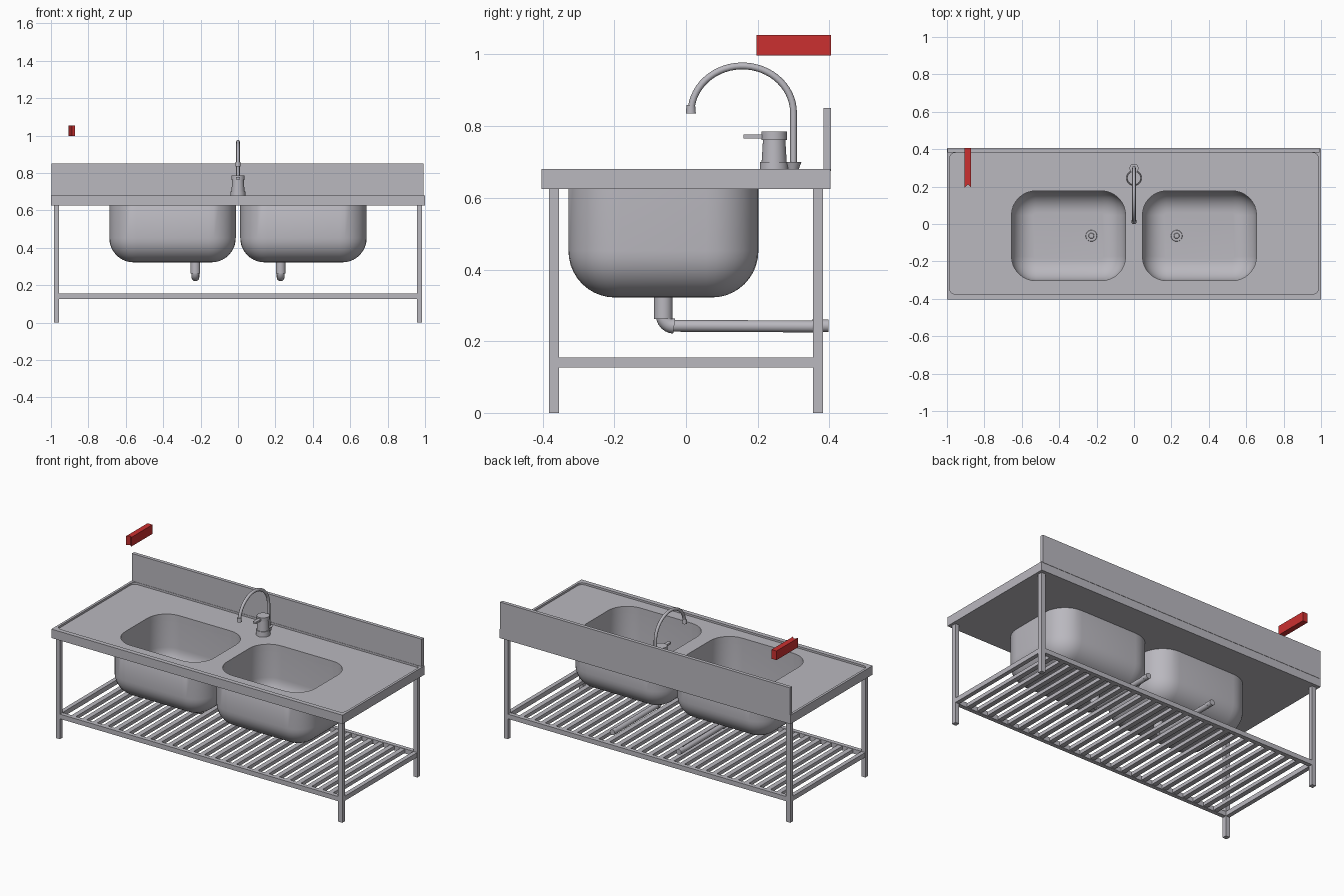
import bpy, bmesh, math
from mathutils import Matrix, Vector

if "Cube" in bpy.data.objects:
    bpy.data.objects.remove(bpy.data.objects["Cube"])


def material(name, rgb):
    m = bpy.data.materials.new(name)
    m.diffuse_color = (*rgb, 1)
    m.use_nodes = True
    m.node_tree.nodes["Principled BSDF"].inputs["Base Color"].default_value = m.diffuse_color
    return m


STEEL = material("brushed steel", (0.49, 0.48, 0.52))
RED = material("red", (0.60, 0.03, 0.03))


def finish(bm, name, mat=STEEL, smooth=False):
    bmesh.ops.recalc_face_normals(bm, faces=bm.faces)
    me = bpy.data.meshes.new(name)
    bm.to_mesh(me)
    bm.free()
    me.materials.append(mat)
    if smooth:
        me.shade_smooth()
        me.set_sharp_from_angle(angle=math.radians(35))
    ob = bpy.data.objects.new(name, me)
    bpy.context.collection.objects.link(ob)
    return ob


def box(name, x0, x1, y0, y1, z0, z1):
    bm = bmesh.new()
    bmesh.ops.create_cube(bm, size=1, matrix=Matrix.LocRotScale(
        Vector(((x0 + x1) / 2, (y0 + y1) / 2, (z0 + z1) / 2)), None,
        Vector((x1 - x0, y1 - y0, z1 - z0))))
    return finish(bm, name)


def cone(name, x, y, z0, z1, r0, r1, sides=32):
    bm = bmesh.new()
    bmesh.ops.create_cone(bm, cap_ends=True, segments=sides, radius1=r0, radius2=r1,
                          depth=z1 - z0, matrix=Matrix.Translation((x, y, (z0 + z1) / 2)))
    return finish(bm, name, smooth=True)


def rounded(cx, cy, hx, hy, r, n=8):
    """Outline of a rounded rectangle."""
    pts = []
    for q, (sx, sy) in enumerate(((1, 1), (-1, 1), (-1, -1), (1, -1))):
        for i in range(n + 1):
            a = math.pi / 2 * (q + i / n)
            pts.append((cx + sx * (hx - r) + r * math.cos(a),
                        cy + sy * (hy - r) + r * math.sin(a)))
    return pts


def rect(hx, hy):
    return [(hx, hy), (-hx, hy), (-hx, -hy), (hx, -hy)]


def curve_to_mesh(cu, name, smooth):
    tmp = bpy.data.objects.new(name + "_curve", cu)
    bpy.context.collection.objects.link(tmp)
    bm = bmesh.new()
    bm.from_mesh(tmp.to_mesh())
    tmp.to_mesh_clear()
    bpy.data.objects.remove(tmp)
    bmesh.ops.remove_doubles(bm, verts=bm.verts, dist=1e-5)
    return finish(bm, name, smooth=smooth)


def plate(name, outlines, z0, z1):
    """Flat plate from an outer outline and hole outlines."""
    cu = bpy.data.curves.new(name, 'CURVE')
    cu.dimensions, cu.fill_mode, cu.extrude = '2D', 'BOTH', (z1 - z0) / 2
    for pts in outlines:
        sp = cu.splines.new('POLY')
        sp.points.add(len(pts) - 1)
        for p, (x, y) in zip(sp.points, pts):
            p.co = (x, y, 0, 1)
        sp.use_cyclic_u = True
    ob = curve_to_mesh(cu, name, True)
    ob.location.z = (z0 + z1) / 2
    return ob


def tube(name, pts, r):
    cu = bpy.data.curves.new(name, 'CURVE')
    cu.dimensions, cu.bevel_depth, cu.bevel_resolution = '3D', r, 4
    cu.use_fill_caps = True
    sp = cu.splines.new('POLY')
    sp.points.add(len(pts) - 1)
    for p, co in zip(sp.points, pts):
        p.co = (*co, 1)
    return curve_to_mesh(cu, name, True)


CY = -0.063          # basin centre in y
FLOOR = 0.668        # sunken worktop level


def basin(name, cx):
    """Thick tub: outer skin up from its base, then inner skin back down."""
    def skin(hx, hy, r, fillet, top, bottom):
        prof = [(0, top)]
        for i in range(11):
            a = math.pi / 2 * i / 10
            prof.append((fillet * (1 - math.cos(a)), bottom + fillet * (1 - math.sin(a))))
        return [[(x, y, z) for x, y in rounded(cx, CY, hx - d, hy - d, r - d)] for d, z in prof]
    rings = skin(0.338, 0.265, 0.145, 0.13, 0.626, 0.322)[::-1]
    rings += skin(0.305, 0.24, 0.13, 0.117, FLOOR - 0.001, 0.345)
    bm = bmesh.new()
    loops = [[bm.verts.new(co) for co in ring] for ring in rings]
    n = len(loops[0])
    for a, b in zip(loops, loops[1:]):
        for i in range(n):
            j = (i + 1) % n
            bm.faces.new((a[i], a[j], b[j], b[i]))
    bm.faces.new(loops[0])
    bm.faces.new(loops[-1])
    finish(bm, name, smooth=True)


# worktop with basin openings, raised rim and backsplash
holes = [rounded(s * 0.35, CY, 0.305, 0.24, 0.13) for s in (-1, 1)]
plate("worktop", [rect(1, 0.403)] + holes, 0.625, FLOOR)
plate("worktop_rim", [rect(1, 0.403), rounded(0, 0.003, 0.985, 0.378, 0.03)], FLOOR, 0.68)
box("backsplash", -0.997, 0.993, 0.383, 0.405, 0.675, 0.85)

# basins, drains and waste pipes
for s, side in ((-1, "left"), (1, "right")):
    basin(side + "_basin", s * 0.35)
    x, y = s * 0.228, -0.063
    cone(side + "_drain_ring", x, y, 0.344, 0.348, 0.031, 0.029)
    cone(side + "_drain_cap", x, y, 0.347, 0.351, 0.016, 0.013)
    cone(side + "_waste_outlet", x, y, 0.262, 0.325, 0.026, 0.026)
    bend = [(x, y + 0.03 * (1 - math.cos(a)), 0.272 - 0.03 * math.sin(a))
            for a in (math.pi / 2 * i / 6 for i in range(7))]
    tube(side + "_waste_elbow", bend, 0.021)
    tube(side + "_waste_pipe", [(x, -0.04, 0.243), (x, 0.37, 0.241)], 0.0165)
    tube(side + "_waste_end", [(x, 0.352, 0.243), (x, 0.398, 0.243)], 0.0175)

# legs and shelf frame
for sx, side in ((-1, "left"), (1, "right")):
    for sy, end in ((-1, "front"), (1, "back")):
        x, y = sx * 0.97, sy * 0.368
        box(f"{end}_{side}_leg", x - 0.014, x + 0.014, y - 0.014, y + 0.014, 0, 0.626)
    box(side + "_shelf_rail", sx * 0.97 - 0.013, sx * 0.97 + 0.013, -0.355, 0.355, 0.126, 0.155)
for sy, end in ((-1, "front"), (1, "back")):
    box(end + "_shelf_rail", -0.957, 0.957, sy * 0.368 - 0.013, sy * 0.368 + 0.013, 0.126, 0.155)

# shelf slats
SLATS = 25
for i in range(SLATS):
    x = -0.957 + 1.914 * (i + 1) / (SLATS + 1)
    box(f"shelf_slat_{i + 1}", x - 0.015, x + 0.015, -0.356, 0.356, 0.13, 0.152)

# mixer tap
cone("tap_base", 0, 0.246, FLOOR, 0.70, 0.041, 0.039)
cone("tap_body", 0, 0.246, 0.70, 0.765, 0.035, 0.031)
cone("tap_cap", 0, 0.246, 0.762, 0.785, 0.036, 0.036)
cone("spout_foot", 0, 0.298, FLOOR, 0.70, 0.012, 0.024)
box("tap_lever", -0.01, 0.01, 0.16, 0.24, 0.765, 0.777)
arch = [(0, 0.3, 0.69), (0, 0.3, 0.78)]
for i in range(29):
    a = math.radians(172) * i / 28
    arch.append((0, 0.157 + 0.143 * math.cos(a), 0.837 + 0.131 * math.sin(a)))
tube("tap_spout", arch, 0.0095)
cone("tap_nozzle", 0, 0.0135, 0.835, 0.859, 0.014, 0.012)

# red bar with a notched front end
bm = bmesh.new()
outline = [(-0.905, 0.405), (-0.905, 0.196), (-0.888, 0.212), (-0.871, 0.196), (-0.871, 0.405)]
face = bm.faces.new([bm.verts.new((x, y, 0.997)) for x, y in outline])
ext = bmesh.ops.extrude_face_region(bm, geom=[face])
bmesh.ops.translate(bm, vec=(0, 0, 0.057),
                    verts=[v for v in ext["geom"] if isinstance(v, bmesh.types.BMVert)])
finish(bm, "red_notched_bar", RED)
